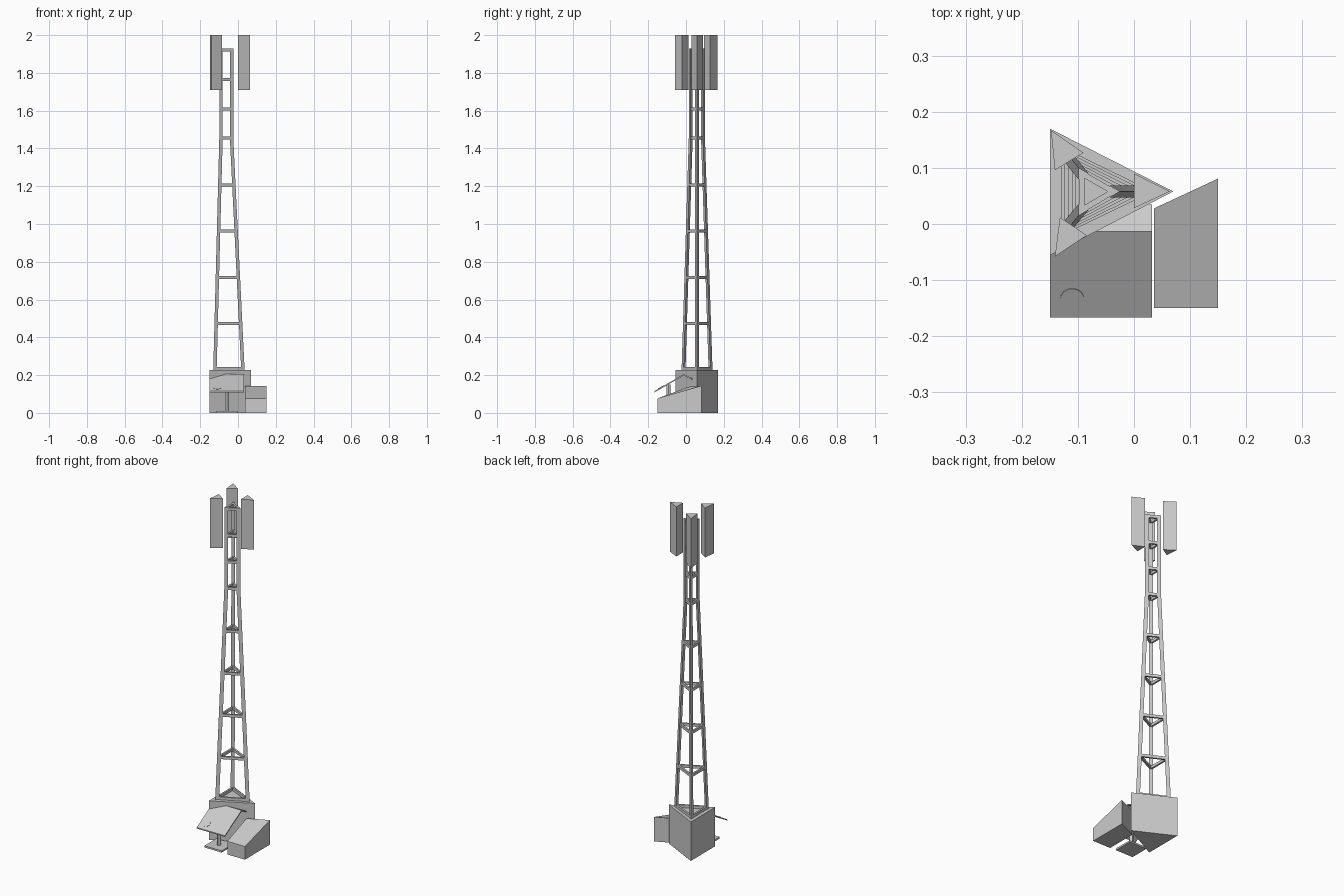
import bpy, math
from mathutils import Vector

if "Cube" in bpy.data.objects:
    bpy.data.objects.remove(bpy.data.objects["Cube"])


def mesh(name, verts, faces):
    me = bpy.data.meshes.new(name)
    me.from_pydata([tuple(v) for v in verts], [], faces)
    ob = bpy.data.objects.new(name, me)
    bpy.context.collection.objects.link(ob)
    # consistent outward normals
    import bmesh
    bm = bmesh.new()
    bm.from_mesh(me)
    bmesh.ops.recalc_face_normals(bm, faces=bm.faces)
    bm.to_mesh(me)
    bm.free()
    return ob


def loft(name, low, high):
    """Closed solid between two matching rings of 3D points."""
    n = len(low)
    sides = [(i, (i + 1) % n, n + (i + 1) % n, n + i) for i in range(n)]
    return mesh(name, list(low) + list(high),
                [tuple(range(n))[::-1], tuple(range(n, 2 * n))] + sides)


def prism(name, pts, z0, z1):
    return loft(name, [(x, y, z0) for x, y in pts], [(x, y, z1) for x, y in pts])


# triangular concrete base
prism("base_block", [(-0.15, -0.056), (0.07, 0.058), (-0.15, 0.17)], 0, 0.228)

# tower legs: taper to z = 1.455, then straight
BOT = [(-0.125, -0.013), (0.023, 0.058), (-0.125, 0.13)]
TOP = [(-0.093, 0.025), (-0.037, 0.058), (-0.093, 0.09)]
Z0, ZT, Z1 = 0.228, 1.455, 1.93
ANG = [math.radians(a) for a in (240, 0, 120)]


def leg_point(i, z):
    t = min((z - Z0) / (ZT - Z0), 1)
    p = Vector(BOT[i]).lerp(Vector(TOP[i]), t)
    return Vector((p.x, p.y, z))


def tri(c, ang, r):
    return [c + Vector((math.cos(ang + k * math.tau / 3), math.sin(ang + k * math.tau / 3), 0)) * r
            for k in range(3)]


for i, a in enumerate(ANG):
    rings = [tri(leg_point(i, z), a, 0.012) for z in (Z0, ZT, Z1)]
    verts = sum(rings, [])
    faces = [(0, 1, 2), (6, 7, 8)]
    for r in (0, 3):
        faces += [(r + k, r + (k + 1) % 3, r + 3 + (k + 1) % 3, r + 3 + k) for k in range(3)]
    mesh(f"tower_leg_{i + 1}", verts, faces)

# horizontal triangular braces
for n, z in enumerate((0.236, 0.472, 0.718, 0.962, 1.207, 1.455, 1.61, 1.765, 1.92)):
    for i in range(3):
        a, b = leg_point(i, z), leg_point((i + 1) % 3, z)
        d = (b - a).normalized()
        s, h = Vector((-d.y, d.x, 0)) * 0.005, Vector((0, 0, 0.008))
        prof = [s + h, s - h, -s - h, -s + h]
        loft(f"brace_{n + 1}_{i + 1}", [a + p for p in prof], [b + p for p in prof])

# sector antennas
for i, pts in enumerate(([(-0.141, -0.058), (-0.084, -0.02), (-0.132, 0.012)],
                         [(0, 0.028), (0.064, 0.058), (0, 0.09)],
                         [(-0.148, 0.167), (-0.141, 0.096), (-0.09, 0.127)])):
    prism(f"antenna_{i + 1}", pts, 1.71, 2.0)

# sloped equipment cabinet beside the base
foot = [(0.036, -0.15), (0.15, -0.15), (0.15, 0.081), (0.036, 0.028)]
loft("equipment_cabinet", [(x, y, 0) for x, y in foot],
     [(x, y, z) for (x, y), z in zip(foot, (0.077, 0.077, 0.143, 0.143))])

# bent panel in front, with a round cap
prof = [(-0.167, 0.108), (-0.013, 0.197), (0.035, 0.175),
        (0.035, 0.182), (-0.013, 0.205), (-0.167, 0.115)]
loft("tilted_panel", [(-0.15, y, z) for y, z in prof], [(0.032, y, z) for y, z in prof])
bpy.ops.mesh.primitive_cylinder_add(vertices=24, radius=0.021, depth=0.004,
                                    location=(-0.11, -0.133, 0.135), rotation=(math.radians(30), 0, 0))
bpy.context.object.name = "panel_cap"

# panel stand
bpy.ops.mesh.primitive_cube_add(size=1, location=(-0.058, -0.092, 0.005))
bpy.context.object.name = "stand_plate"
bpy.context.object.scale = (0.112, 0.112, 0.01)
bpy.ops.mesh.primitive_cylinder_add(vertices=12, radius=0.011, depth=0.145, location=(-0.058, -0.092, 0.0775))
bpy.context.object.name = "stand_post"
bpy.ops.object.shade_smooth_by_angle()
